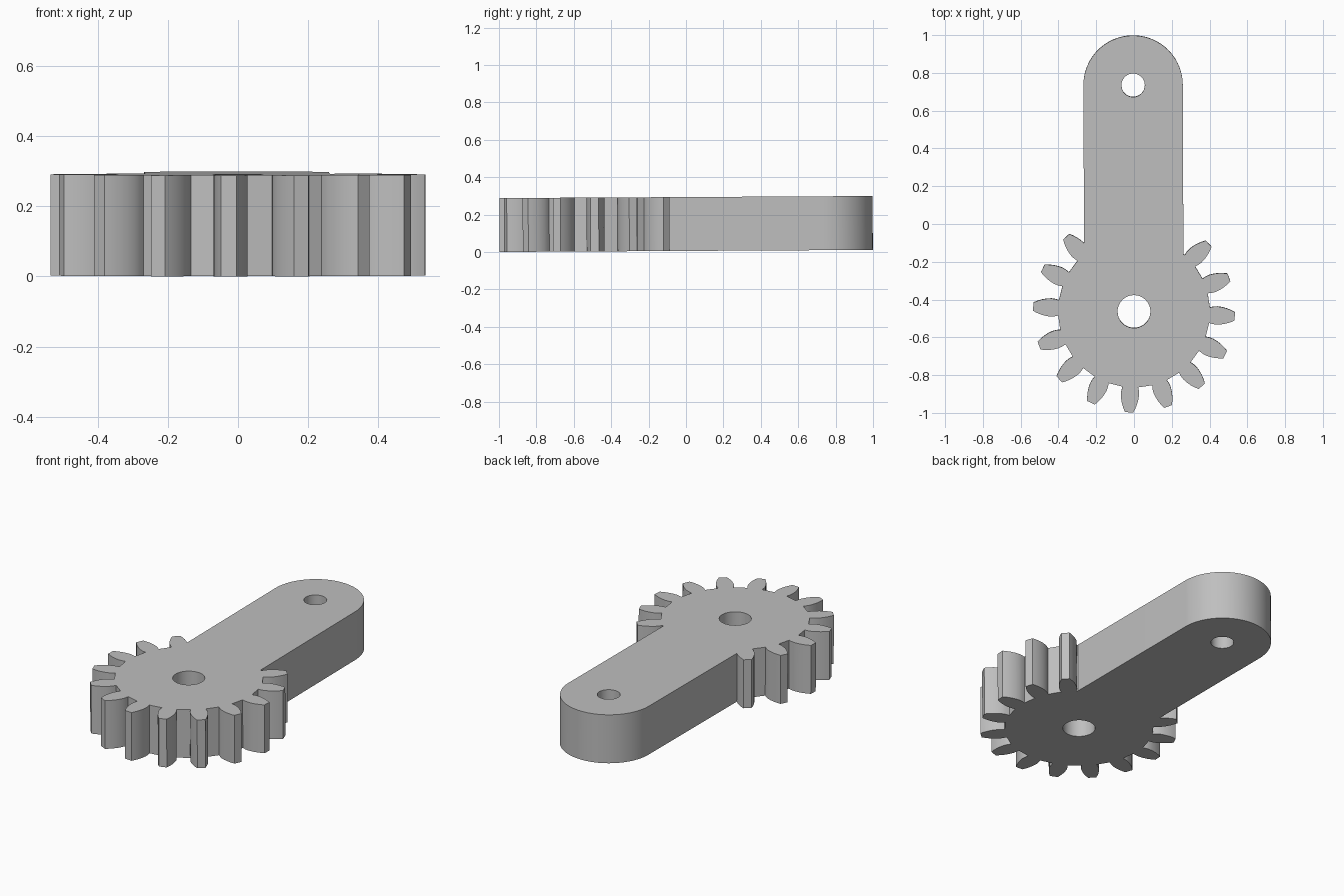
import bpy, bmesh
from math import sin, cos, pi, radians
from mathutils import Matrix, Vector

cube = bpy.data.objects.get("Cube")
if cube:
    bpy.data.objects.remove(cube, do_unlink=True)

THICK = 0.288
ARM_HALF = 0.263      # half width of the arm
ARM_LENGTH = 1.198    # gear axle to arm pivot
TEETH = 16
FIRST_ANGLE = 132     # first tooth beside the arm, in degrees
VISIBLE = 13          # teeth not swallowed by the arm

# Half tooth: radius, half width
FLANK = [(0.40, 0.041), (0.42, 0.046), (0.44, 0.048), (0.465, 0.0455),
         (0.49, 0.040), (0.515, 0.031), (0.534, 0.022)]


def arc(center_y, radius, start, end, steps):
    """Points on an arc about (0, center_y)."""
    angles = [start + (end - start) * i / steps for i in range(steps + 1)]
    return [(radius * cos(a), center_y + radius * sin(a)) for a in angles]


def tooth(angle):
    """Outline of one tooth, counterclockwise."""
    c, s = cos(angle), sin(angle)
    side = [(r, -w) for r, w in FLANK]
    side += [(r, w) for r, w in reversed(FLANK)]
    return [(r * c - w * s, r * s + w * c) for r, w in side]


def outline():
    """Arm with round end, then the teeth around the gear."""
    pts = [(ARM_HALF, 0.303)]
    pts += arc(ARM_LENGTH, ARM_HALF, 0, pi, 48)
    pts.append((-ARM_HALF, 0.363))
    for k in range(VISIBLE):
        for x, y in tooth(radians(FIRST_ANGLE + 360 / TEETH * k)):
            if abs(x) > ARM_HALF or y < 0:
                pts.append((x, y))
    return pts


def add_loop(bm, pts):
    verts = [bm.verts.new((x, y, 0)) for x, y in pts]
    for a, b in zip(verts, verts[1:] + verts[:1]):
        bm.edges.new((a, b))


# Flat profile with two holes, extruded upwards
bm = bmesh.new()
add_loop(bm, outline())
add_loop(bm, arc(0, 0.087, 0, 2 * pi, 40)[:-1])
add_loop(bm, arc(ARM_LENGTH, 0.062, 0, 2 * pi, 40)[:-1])
bmesh.ops.triangle_fill(bm, edges=bm.edges[:], use_beauty=True,
                        normal=Vector((0, 0, 1)))
top = bmesh.ops.extrude_face_region(bm, geom=bm.faces[:], use_keep_orig=True)
bmesh.ops.translate(bm, vec=(0, 0, THICK),
                    verts=[v for v in top["geom"] if isinstance(v, bmesh.types.BMVert)])
bmesh.ops.recalc_face_normals(bm, faces=bm.faces[:])

# Slight tilt of the whole part, arm end a little higher
bm.transform(Matrix.Translation((0, -0.462, 0.003))
             @ Matrix.Rotation(0.0055, 4, 'X') @ Matrix.Rotation(0.004, 4, 'Z'))

mesh = bpy.data.meshes.new("gear_lever")
bm.to_mesh(mesh)
bm.free()
lever = bpy.data.objects.new("gear_lever", mesh)
bpy.context.collection.objects.link(lever)

# Plain grey
grey = bpy.data.materials.new("light_grey")
grey.use_nodes = True
color = (0.52, 0.52, 0.52, 1)
grey.diffuse_color = color
grey.node_tree.nodes["Principled BSDF"].inputs["Base Color"].default_value = color
mesh.materials.append(grey)

bpy.ops.object.select_all(action='DESELECT')
lever.select_set(True)
bpy.context.view_layer.objects.active = lever
bpy.ops.object.shade_smooth_by_angle(angle=radians(30))
